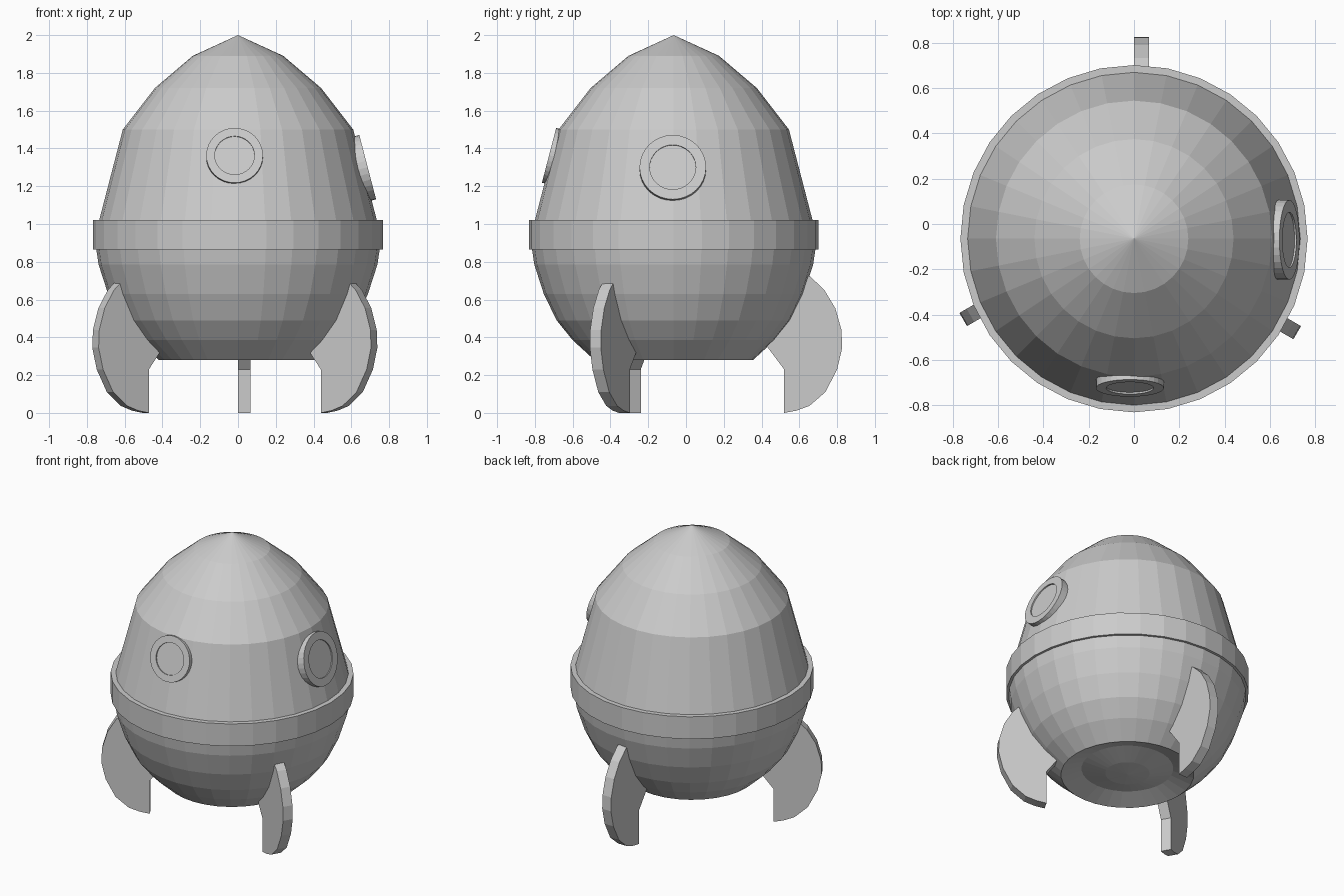
import bpy, bmesh
from math import pi, sin, cos, atan2
from mathutils import Matrix, Vector

if "Cube" in bpy.data.objects:
    bpy.data.objects.remove(bpy.data.objects["Cube"])

BODY_Y = -0.065   # hull axis
FIN_Y = -0.025    # fin axis


def make_object(name, bm):
    bmesh.ops.recalc_face_normals(bm, faces=bm.faces)
    mesh = bpy.data.meshes.new(name)
    bm.to_mesh(mesh)
    bm.free()
    obj = bpy.data.objects.new(name, mesh)
    bpy.context.collection.objects.link(obj)
    return obj


def lathe(name, profile, closed=False, steps=32):
    """Spin (radius, z) points around the vertical axis."""
    bm = bmesh.new()
    verts = [bm.verts.new((r, 0, z)) for r, z in profile]
    edges = [bm.edges.new(pair) for pair in zip(verts, verts[1:])]
    if closed:
        edges.append(bm.edges.new((verts[-1], verts[0])))
    bmesh.ops.spin(bm, geom=verts + edges, cent=(0, 0, 0), axis=(0, 0, 1),
                   angle=2 * pi, steps=steps)
    bmesh.ops.remove_doubles(bm, verts=bm.verts, dist=1e-4)
    return make_object(name, bm)


# Egg-shaped hull with a hollow nozzle underneath
hull = lathe("hull", [
    (0, 2.0), (0.24, 1.89), (0.44, 1.72), (0.61, 1.5), (0.735, 1.02),
    (0.752, 0.93), (0.75, 0.865), (0.738, 0.785), (0.688, 0.63),
    (0.62, 0.49), (0.535, 0.385), (0.42, 0.28), (0.29, 0.325),
    (0.14, 0.29), (0, 0.28)])
hull.location.y = BODY_Y

# Belt around the middle
belt = lathe("belt", [(0.725, 0.865), (0.767, 0.865), (0.767, 1.02), (0.725, 1.02)],
             closed=True)
belt.location.y = BODY_Y

# Curved fins, 120 degrees apart, all offset to one side of their radial line
FIN = [(0.40, 0.42), (0.455, 0.35), (0.545, 0.23), (0.545, 0), (0.61, 0.012),
       (0.678, 0.037), (0.763, 0.11), (0.825, 0.23), (0.852, 0.345),
       (0.848, 0.44), (0.815, 0.555), (0.758, 0.65), (0.685, 0.72),
       (0.61, 0.75), (0.5, 0.6)]
for i, label in enumerate(("back", "left", "right")):
    bm = bmesh.new()
    face = bm.faces.new([bm.verts.new((0, r, z)) for r, z in FIN])
    ext = bmesh.ops.extrude_face_region(bm, geom=[face], use_keep_orig=True)
    moved = [g for g in ext["geom"] if isinstance(g, bmesh.types.BMVert)]
    bmesh.ops.translate(bm, verts=moved, vec=(0.067, 0, 0))
    fin = make_object(label + "_fin", bm)
    fin.location.y = FIN_Y
    fin.rotation_euler.z = i * 2 * pi / 3

# Round portholes leaning with the hull, glass slightly recessed
LEAN = atan2(0.125, 0.48)


def porthole(name, heading, z, outer, inner, lift, shift):
    obj = lathe(name, [(0, -0.06), (outer, -0.06), (outer, 0),
                       (inner, 0), (inner, -0.008), (0, -0.008)])
    radius = 0.735 - (z - 1.02) * 0.125 / 0.48
    out = Vector((cos(heading), sin(heading), 0))
    normal = out * cos(LEAN) + Vector((0, 0, sin(LEAN)))
    side = Vector((-sin(heading), cos(heading), 0))
    obj.location = (Vector((0, BODY_Y, z)) + out * radius
                    + normal * lift + side * shift)
    obj.rotation_euler = normal.to_track_quat('Z', 'Y').to_euler()


porthole("front_porthole", -pi / 2, 1.36, 0.15, 0.105, 0.014, -0.018)
porthole("side_porthole", 0, 1.295, 0.176, 0.122, 0.024, -0.005)
